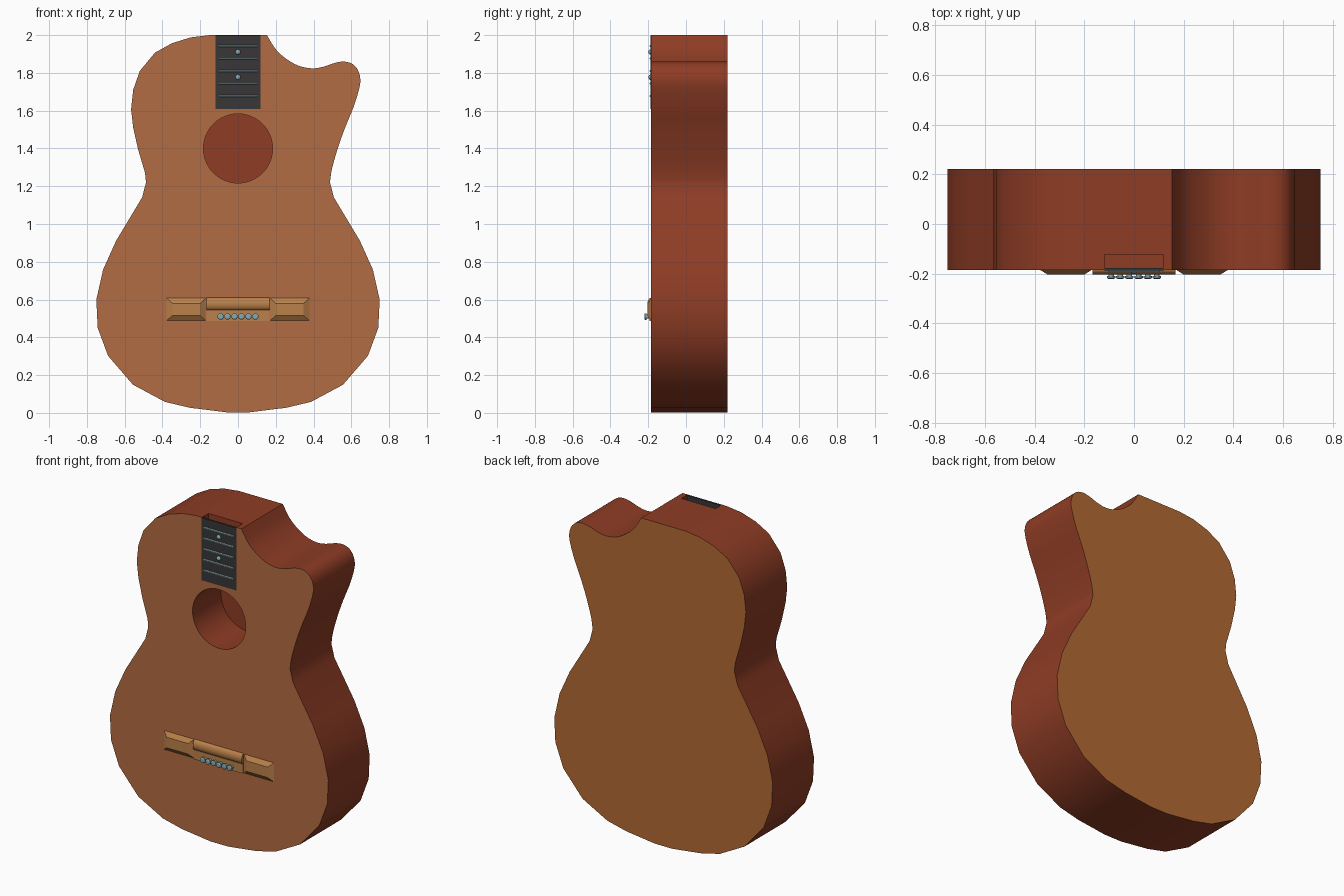
import bpy, bmesh, math
from mathutils import Vector, Matrix

if "Cube" in bpy.data.objects:
    bpy.data.objects.remove(bpy.data.objects["Cube"])

FRONT, BACK = -0.185, 0.221

def mat(name, rgb):
    m = bpy.data.materials.new(name)
    m.diffuse_color = (*rgb, 1)
    m.use_nodes = True
    m.node_tree.nodes["Principled BSDF"].inputs["Base Color"].default_value = m.diffuse_color
    return m

TOP = mat("front_wood", (0.45, 0.15, 0.057))
SIDE = mat("side_wood", (0.27, 0.045, 0.018))
REAR = mat("back_wood", (0.45, 0.142, 0.032))
BRIDGE = mat("bridge_wood", (0.50, 0.22, 0.068))
BOARD = mat("fretboard_dark", (0.040, 0.037, 0.038))
METAL = mat("metal", (0.25, 0.39, 0.43))

def finish(bm, name, *mats, smooth=False):
    bmesh.ops.recalc_face_normals(bm, faces=bm.faces[:])
    me = bpy.data.meshes.new(name)
    bm.to_mesh(me)
    bm.free()
    ob = bpy.data.objects.new(name, me)
    bpy.context.collection.objects.link(ob)
    for m in mats:
        me.materials.append(m)
    if smooth:
        select(ob)
        bpy.ops.object.shade_smooth_by_angle(angle=math.radians(32))
    return ob

def select(ob):
    bpy.ops.object.select_all(action='DESELECT')
    ob.select_set(True)
    bpy.context.view_layer.objects.active = ob

def prism(bm, pts, vec):
    """Extrude a closed outline along vec."""
    f = bm.faces.new([bm.verts.new(p) for p in pts])
    ext = bmesh.ops.extrude_face_region(bm, geom=[f])
    bmesh.ops.translate(bm, vec=vec, verts=[v for v in ext['geom'] if isinstance(v, bmesh.types.BMVert)])

def box(bm, x0, x1, y0, y1, z0, z1):
    prism(bm, [(x0, y0, z0), (x1, y0, z0), (x1, y0, z1), (x0, y0, z1)], (0, y1 - y0, 0))

def disc(bm, x, z, y0, y1, r0, r1, n=16):
    """Round plug along y, radius r0 at y0 and r1 at y1."""
    m = Matrix.Translation((x, (y0 + y1) / 2, z)) @ Matrix.Rotation(-math.pi / 2, 4, 'X')
    bmesh.ops.create_cone(bm, cap_ends=True, segments=n, radius1=r0, radius2=r1, depth=y1 - y0, matrix=m)

def curve(pts, steps=3):
    """Catmull-Rom through the points."""
    p = [Vector(q) for q in pts]
    p = [2 * p[0] - p[1]] + p + [2 * p[-1] - p[-2]]
    out = []
    for a, b, c, d in zip(p, p[1:], p[2:], p[3:]):
        for i in range(steps):
            t = i / steps
            out.append(0.5 * (2 * b + (c - a) * t + (2 * a - 5 * b + 4 * c - d) * t * t
                              + (3 * b - a - 3 * c + d) * t ** 3))
    return out + [p[-2]]

# Body outline: mirrored lower bout, rounded left shoulder, cutaway on the right
lower = [(0.06, 0.003), (0.254, 0.027), (0.386, 0.058), (0.556, 0.149), (0.688, 0.302), (0.743, 0.451),
         (0.75, 0.60), (0.714, 0.759), (0.645, 0.912), (0.508, 1.14)]
cutaway = curve([(0.487, 1.22), (0.497, 1.29), (0.528, 1.40), (0.567, 1.51), (0.612, 1.62), (0.64, 1.71),
                 (0.648, 1.765), (0.635, 1.815), (0.605, 1.848), (0.56, 1.86), (0.51, 1.852), (0.45, 1.832),
                 (0.39, 1.824), (0.32, 1.838), (0.255, 1.875), (0.20, 1.925), (0.153, 2.0)])
shoulder = [(-0.15, 2.0), (-0.25, 1.988), (-0.35, 1.957), (-0.44, 1.907), (-0.52, 1.81), (-0.555, 1.71),
            (-0.566, 1.607), (-0.555, 1.51), (-0.529, 1.395), (-0.492, 1.27), (-0.487, 1.22)]
outline = lower + [tuple(v) for v in cutaway] + shoulder + [(-x, z) for x, z in reversed(lower)]
bm = bmesh.new()
prism(bm, [(x, FRONT, z) for x, z in outline], (0, BACK - FRONT, 0))
body = finish(bm, "guitar_body", TOP, SIDE, REAR)

# Cut the sound hole and the neck pocket
cutters = []
bm = bmesh.new()
disc(bm, 0, 1.40, FRONT - 0.1, FRONT + 0.28, 0.183, 0.183, 48)
cutters.append(finish(bm, "sound_hole_cutter"))
bm = bmesh.new()
box(bm, -0.118, 0.118, FRONT - 0.1, -0.122, 1.75, 2.1)
cutters.append(finish(bm, "neck_pocket_cutter"))
for c in cutters:
    c.hide_render = True
    mod = body.modifiers.new("cut", 'BOOLEAN')
    mod.operation, mod.solver, mod.object = 'DIFFERENCE', 'EXACT', c
    select(body)
    bpy.ops.object.modifier_apply(modifier=mod.name)
    bpy.data.objects.remove(c)

# Front, side and back woods by face position
for p in body.data.polygons:
    flat = abs(p.normal.y) > 0.9
    p.material_index = 0 if flat and p.center.y < FRONT + 0.01 else 2 if flat and p.center.y > BACK - 0.01 else 1
select(body)
bpy.ops.object.shade_smooth_by_angle(angle=math.radians(32))

# Fretboard end, frets and position dots
bm = bmesh.new()
box(bm, -0.12, 0.12, FRONT - 0.003, FRONT + 0.008, 1.61, 1.998)
finish(bm, "fretboard", BOARD)
bm = bmesh.new()
for i in range(5):
    z = 1.677 + i * 0.0663
    prism(bm, [(-0.103, FRONT - 0.002, z - 0.006), (-0.103, FRONT - 0.009, z - 0.002),
               (-0.103, FRONT - 0.009, z + 0.002), (-0.103, FRONT - 0.002, z + 0.006)], (0.206, 0, 0))
finish(bm, "frets", METAL)
bm = bmesh.new()
for z in (1.777, 1.91):
    m = Matrix.Translation((0, FRONT - 0.003, z)) @ Matrix.Diagonal((1, 0.8, 1, 1))
    bmesh.ops.create_uvsphere(bm, u_segments=16, v_segments=8, radius=0.014, matrix=m)
finish(bm, "position_dots", METAL, smooth=True)

# Bridge wings: bevelled blocks on both sides
bm = bmesh.new()
for s in (-1, 1):
    base = [(0.168, 0.487), (0.381, 0.487), (0.381, 0.61), (0.168, 0.61)]
    top = [(0.20, 0.515), (0.347, 0.515), (0.347, 0.58), (0.20, 0.58)]
    a = [bm.verts.new((s * x, FRONT + 0.002, z)) for x, z in base]
    b = [bm.verts.new((s * x, FRONT - 0.019, z)) for x, z in top]
    bm.faces.new(a)
    bm.faces.new(b)
    for i in range(4):
        j = (i + 1) % 4
        bm.faces.new((a[i], a[j], b[j], b[i]))
finish(bm, "bridge_wings", BRIDGE)

# Bridge centre: rounded saddle above a flat pin strip
bm = bmesh.new()
arc = [(-0.168, FRONT + 0.002 - 0.021 * math.sin(t), 0.577 + 0.033 * math.cos(t))
       for t in (math.pi * i / 12 for i in range(13))]
prism(bm, arc, (0.336, 0, 0))
finish(bm, "bridge_saddle", BRIDGE, smooth=True)
bm = bmesh.new()
box(bm, -0.168, 0.168, FRONT - 0.007, FRONT + 0.002, 0.487, 0.546)
finish(bm, "bridge_pin_strip", BRIDGE)

# Six bridge pins with domed heads
bm = bmesh.new()
for i in range(6):
    x = (i - 2.5) * 0.0368
    disc(bm, x, 0.51, FRONT - 0.026, FRONT, 0.011, 0.011)
    disc(bm, x, 0.51, FRONT - 0.032, FRONT - 0.024, 0.017, 0.017)
    disc(bm, x, 0.51, FRONT - 0.036, FRONT - 0.032, 0.011, 0.017)
finish(bm, "bridge_pins", METAL, smooth=True)
